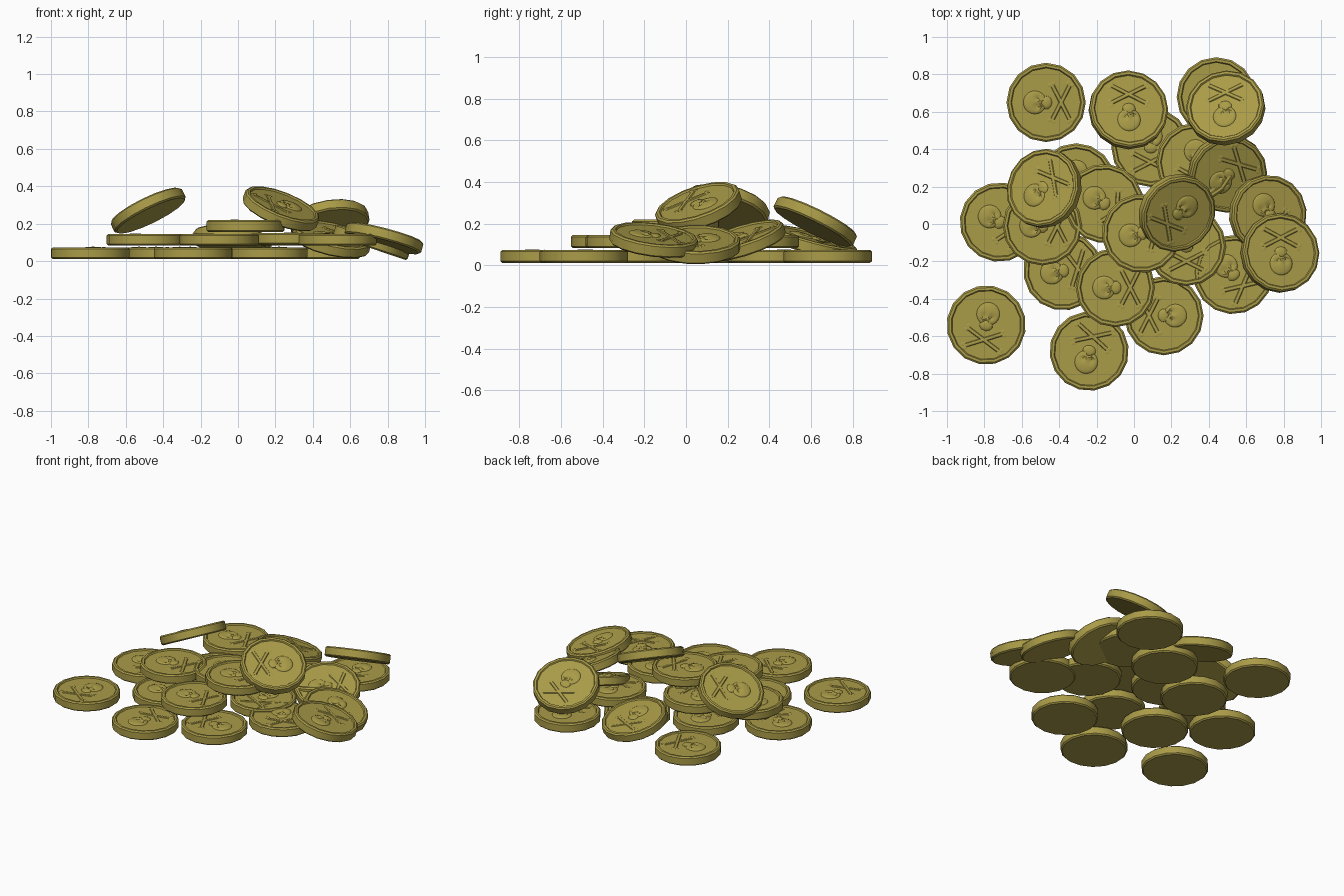
import bpy, bmesh, math
from mathutils import Matrix, Vector

if "Cube" in bpy.data.objects:
    bpy.data.objects.remove(bpy.data.objects["Cube"], do_unlink=True)

gold = bpy.data.materials.new("old_gold")
gold.use_nodes = True
colour = (0.40, 0.33, 0.065, 1)
gold.diffuse_color = colour
gold.node_tree.nodes["Principled BSDF"].inputs["Base Color"].default_value = colour

RADIUS, HALF, FIELD, SIDES = 0.212, 0.031, 0.023, 16
bm = bmesh.new()

# Coin body: turned profile with chamfered edges, raised rim and sunken field
profile = [(0.203, -HALF), (RADIUS, -0.023), (RADIUS, 0.023), (0.203, HALF),
           (0.189, HALF), (0.184, FIELD)]
rings = []
for r, z in profile:
    rings.append([bm.verts.new((r * math.cos(a), r * math.sin(a), z))
                  for a in (math.tau * i / SIDES for i in range(SIDES))])
for low, high in zip(rings, rings[1:]):
    for i in range(SIDES):
        j = (i + 1) % SIDES
        bm.faces.new((low[i], low[j], high[j], high[i]))
bm.faces.new(reversed(rings[0]))
bm.faces.new(rings[-1])


def dome(x, y, rx, ry, height, detail, sockets=()):
    """Raised oval on the field, with optional pressed-in sockets."""
    made = bmesh.ops.create_icosphere(bm, subdivisions=detail, radius=1)["verts"]
    bmesh.ops.delete(bm, geom=[v for v in made if v.co.z < -0.3], context="VERTS")
    for v in (v for v in made if v.is_valid):
        v.co = Vector((x + v.co.x * rx, y + v.co.y * ry, FIELD + v.co.z * height))
        for sx, sy, sr in sockets:
            d = math.hypot(v.co.x - sx, v.co.y - sy) / sr
            if d < 1 and v.co.z > FIELD:
                v.co.z -= (v.co.z - FIELD + 0.001) * (1 - d * d)


# Skull relief: cranium, jaw, eye and nose sockets
holes = [(-0.024, 0.045, 0.019), (0.024, 0.045, 0.019), (0, 0.018, 0.013)]
dome(0, 0.06, 0.062, 0.062, 0.011, 3, holes)
dome(0, -0.002, 0.036, 0.03, 0.009, 2)

# Crossed bones below the skull
for side in (-1, 1):
    angle = side * math.radians(27)
    way = Vector((math.cos(angle), math.sin(angle), 0))
    mid = Vector((0, -0.08, FIELD))
    place = (Matrix.Translation(mid) @ Matrix.Diagonal((1, 1, 0.6, 1))
             @ Matrix.Rotation(angle, 4, "Z") @ Matrix.Rotation(math.pi / 2, 4, "Y"))
    bmesh.ops.create_cone(bm, cap_ends=True, segments=8, radius1=0.011,
                          radius2=0.011, depth=0.22, matrix=place)
    for end in (-1, 1):
        for knob in (-1, 1):
            p = mid + way * end * 0.11 + Vector((-way.y, way.x, 0)) * knob * 0.011
            dome(p.x, p.y, 0.015, 0.015, 0.008, 1)

mesh = bpy.data.meshes.new("coin")
bm.to_mesh(mesh)
bm.free()
mesh.materials.append(gold)


def coin(name, x, y, z, spin, lean=(0, 0)):
    """Place a coin: spin in degrees, lean is the sideways part of its normal."""
    ob = bpy.data.objects.new(name, mesh)
    bpy.context.collection.objects.link(ob)
    nx, ny = lean
    normal = Vector((nx, ny, math.sqrt(1 - nx * nx - ny * ny)))
    tilt = Vector((0, 0, 1)).rotation_difference(normal).to_matrix().to_4x4()
    ob.matrix_world = (Matrix.Translation((x, y, z)) @ tilt
                       @ Matrix.Rotation(math.radians(spin), 4, "Z"))
    return ob


# Flat coins, layer by layer: x, y, spin
layers = {
    "bottom_coin": (0.043, [(-0.47, 0.65, 90), (0.44, 0.68, 0), (-0.72, 0.01, 60),
                            (-0.31, 0.22, 0), (-0.38, -0.25, 100), (-0.79, -0.54, -10),
                            (-0.24, -0.68, 165), (0.16, -0.49, -90), (0.09, 0.41, 0)]),
    "middle_coin": (0.114, [(-0.49, -0.01, 90), (-0.16, 0.11, 60), (-0.1, -0.34, 90),
                            (0.53, -0.27, 40), (0.33, 0.33, 0)]),
    "upper_coin": (0.188, [(0.04, -0.05, 100)]),
}
for name, (z, spots) in layers.items():
    for n, (x, y, spin) in enumerate(spots, 1):
        first = coin(f"{name}_{n}", x, y, z, spin)
coin("middle_coin_6", 0.28, -0.12, 0.12, 0)

# Leaning coins
coin("leaning_coin_left", -0.48, 0.19, 0.27, 130, (-0.43, 0.2))
coin("leaning_coin_centre", 0.23, 0.06, 0.28, -50, (0.35, -0.3))
coin("leaning_coin_back", 0.49, 0.62, 0.21, 180, (-0.15, 0.44))
coin("leaning_coin_inner", 0.50, 0.27, 0.118, 135, (0.22, -0.29))
coin("leaning_coin_rear", -0.03, 0.61, 0.108, 180, (0.12, 0.25))
coin("leaning_coin_side", 0.715, 0.05, 0.1, 30, (0.32, 0.0))
coin("leaning_coin_edge", 0.78, -0.155, 0.122, 180, (0.25, 0.12))

# Smooth the shared mesh, keeping the rim crisp
bpy.ops.object.select_all(action="DESELECT")
first.select_set(True)
bpy.context.view_layer.objects.active = first
bpy.ops.object.shade_smooth_by_angle(angle=math.radians(30))
